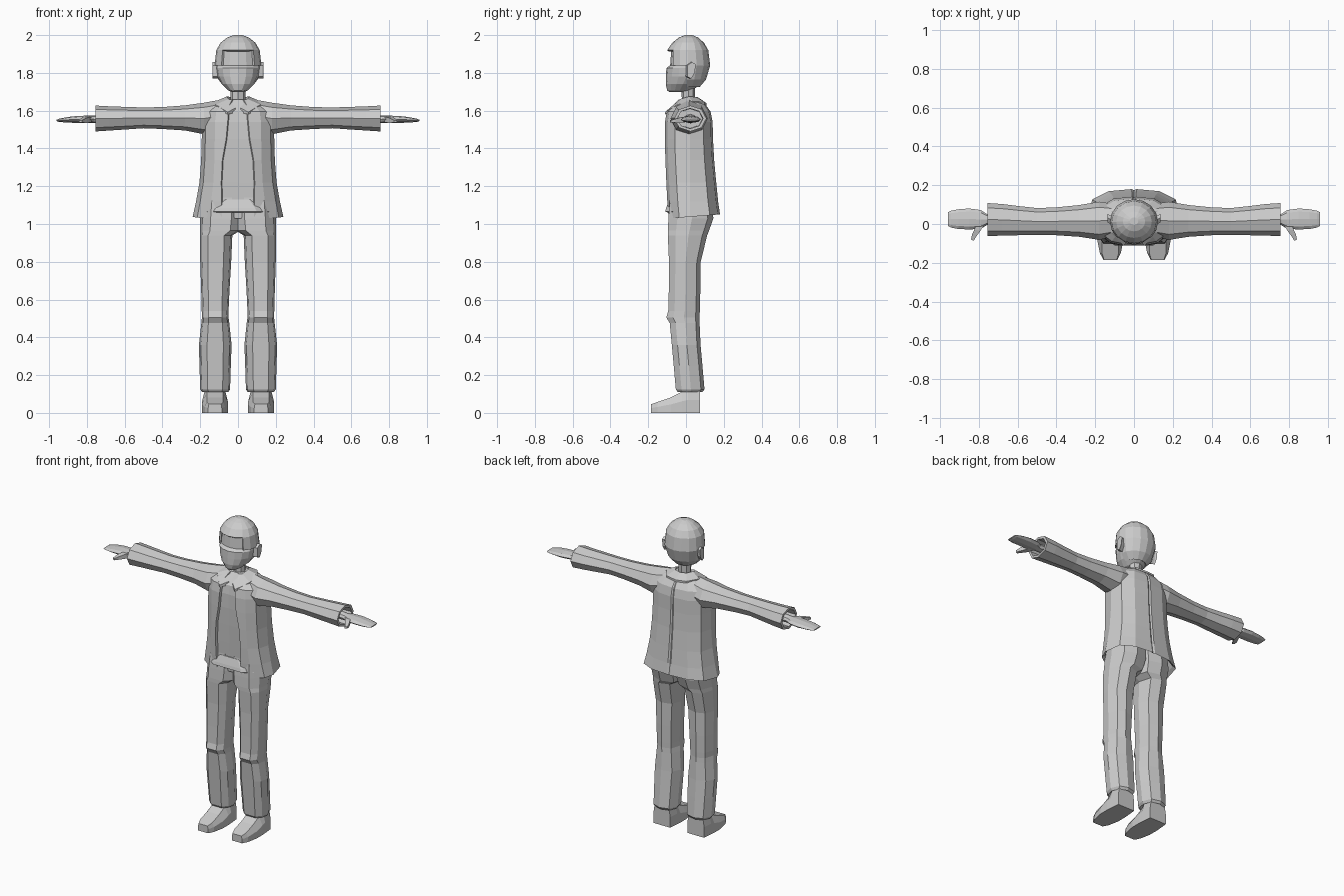
import bpy, bmesh
from math import sin, cos, pi, radians


def finish(name, bm, mirror=False, thick=0):
    bmesh.ops.recalc_face_normals(bm, faces=bm.faces)
    me = bpy.data.meshes.new(name)
    bm.to_mesh(me)
    bm.free()
    ob = bpy.data.objects.new(name, me)
    bpy.context.collection.objects.link(ob)
    if thick:
        m = ob.modifiers.new("thickness", 'SOLIDIFY')
        m.thickness, m.offset = thick, -1
    if mirror:
        ob.modifiers.new("mirror", 'MIRROR')
    return ob


def skin(rings, caps=True):
    """Join equal-sized closed rings with quads."""
    bm = bmesh.new()
    vs = [[bm.verts.new(p) for p in r] for r in rings]
    n = len(vs[0])
    for a, b in zip(vs, vs[1:]):
        for i in range(n):
            j = (i + 1) % n
            bm.faces.new((a[i], a[j], b[j], b[i]))
    if caps:
        bm.faces.new(vs[0])
        bm.faces.new(vs[-1])
    return bm


def loft(name, rings, mirror=False):
    return finish(name, skin(rings), mirror)


def oval_z(z, w, yf, yb, n=16):
    c, d = (yf + yb) / 2, (yb - yf) / 2
    return [(w * sin(2 * pi * i / n), c - d * cos(2 * pi * i / n), z) for i in range(n)]


def oval_x(x, y0, y1, z0, z1, n=8):
    return [(x, (y0 + y1) / 2 + (y1 - y0) / 2 * cos(2 * pi * i / n),
             (z0 + z1) / 2 + (z1 - z0) / 2 * sin(2 * pi * i / n)) for i in range(n)]


# Head with slightly recessed eye area and a forward chin
loft("head", [oval_z(*r) for r in (
    (1.698, .03, -.088, -.02), (1.708, .052, -.1, .035), (1.74, .086, -.107, .075),
    (1.78, .108, -.106, .11), (1.825, .115, -.104, .118), (1.84, .116, -.084, .12),
    (1.92, .108, -.078, .11), (1.96, .08, -.06, .085), (1.985, .04, -.03, .05))])

# Hair shell: front opening cut away around the face
bm = skin([oval_z(*r) for r in (
    (1.725, .07, -.06, .072), (1.765, .105, -.095, .106), (1.84, .124, -.104, .128),
    (1.92, .115, -.1, .118), (1.96, .092, -.072, .095), (1.987, .058, -.038, .064),
    (2.0, .022, -.005, .034))], caps=False)
top = [e for e in bm.edges if all(v.co.z > 1.999 for v in e.verts)]
bmesh.ops.contextual_create(bm, geom=top)
cut = []
for f in bm.faces:
    c = f.calc_center_median()
    if (c.z < 1.92 and c.y < -.05 and abs(c.x) < .086) or (c.z < 1.84 and c.y < .01):
        cut.append(f)
bmesh.ops.delete(bm, geom=cut, context='FACES')
finish("hair", bm, thick=.012)

# Ears
loft("ear", [[(x, .022 + (y + tilt), z) for y, z in
              ((-.02, 1.78), (0, 1.77), (.018, 1.8), (.024, 1.845), (.005, 1.857), (-.02, 1.84))]
             for x, tilt in ((.105, -.004), (.126, 0), (.136, .006))], mirror=True)

# Neck
loft("neck", [oval_z(1.58, .048, -.035, .06, 8), oval_z(1.66, .04, -.022, .046, 8),
              oval_z(1.74, .042, -.025, .05, 8)])


# Jacket body: stepped front opening and a back seam
def torso(z, w, yf, yb, ox, tilt=0):
    k = (yb - yf) / .25
    half = [(0, yf + .014 * k), (ox, yf + .012 * k), (ox + .005, yf - .002), (.64 * w, yf + .012 * k),
            (.9 * w, yf + .05 * k), (w, .02), (.9 * w, yb - .05 * k), (.55 * w, yb - .01 * k),
            (.05 * w, yb), (0, yb - .006)]
    full = half + [(-x, y) for x, y in half[-2:0:-1]]
    return [(x, y, z + tilt * (y + .08)) for x, y in full]


loft("jacket", [torso(*r) for r in (
    (1.13, .19, -.085, .14, .07), (1.045, .222, -.078, .165, .078, .08),
    (1.03, .24, -.09, .18, .08, .08), (1.12, .222, -.097, .17, .082), (1.22, .204, -.102, .16, .084),
    (1.34, .195, -.107, .149, .078), (1.45, .192, -.11, .143, .058), (1.54, .19, -.109, .141, .05),
    (1.595, .18, -.1, .13, .045), (1.63, .14, -.065, .105, .04), (1.66, .07, -.035, .07, .025))])

# Shirt hem flap at the front
loft("shirt_hem", [[(-w, -.07, z), (-w * .6, y, z), (w * .6, y, z), (w, -.07, z)]
                   for z, w, y in ((1.13, .1, -.088), (1.085, .15, -.105), (1.065, .165, -.11),
                                   (1.06, .16, -.095))])

# Folded collar running from the back to a front point
path = [((0, .062, 1.672), (0, .108, 1.64)), ((.04, .05, 1.673), (.07, .098, 1.645)),
        ((.06, .015, 1.675), (.118, .035, 1.65)), ((.05, -.03, 1.662), (.118, -.045, 1.632)),
        ((.012, -.075, 1.615), (.055, -.112, 1.592))]
bm = skin([[a, b, (b[0], b[1], b[2] - .012), (a[0], a[1], a[2] - .025)] for a, b in path])
finish("collar", bm, mirror=True)

# Sleeves with hollow cuffs
loft("sleeve", [oval_x(*r) for r in (
    (.08, -.06, .1, 1.49, 1.66), (.18, -.082, .115, 1.475, 1.642), (.28, -.066, .098, 1.495, 1.628),
    (.4, -.058, .086, 1.503, 1.619), (.5, -.056, .082, 1.507, 1.617), (.6, -.058, .093, 1.5, 1.62),
    (.68, -.06, .103, 1.495, 1.623), (.755, -.062, .108, 1.49, 1.627),
    (.755, -.046, .09, 1.505, 1.612), (.69, -.046, .088, 1.507, 1.61))], mirror=True)

# Hands: wrist, palm and flat fingers
loft("hand", [oval_x(*r) for r in (
    (.67, -.01, .056, 1.532, 1.583), (.76, -.006, .052, 1.534, 1.575), (.79, -.025, .072, 1.536, 1.574),
    (.85, -.028, .08, 1.535, 1.572), (.905, -.026, .076, 1.537, 1.566), (.945, -.018, .068, 1.54, 1.558),
    (.96, -.01, .06, 1.545, 1.552))], mirror=True)

# Thumbs
loft("thumb", [[(x - w, y, z - h), (x + w, y + .006, z - h), (x + w, y + .006, z + h), (x - w, y, z + h)]
               for x, y, z, w, h in ((.785, .01, 1.555, .02, .014), (.808, -.035, 1.55, .016, .014),
                                     (.824, -.062, 1.546, .012, .01), (.834, -.086, 1.543, .007, .006))],
     mirror=True)

# Trouser legs, meeting at the crotch
SECTION = ((-.5, -1), (.5, -1), (.88, -.6), (1, .05), (.72, .75), (.05, 1), (-.72, .8), (-1, .05), (-.88, -.6))


def leg(z, x0, x1, yf, yb):
    return [((x0 + x1) / 2 + a * (x1 - x0) / 2, (yf + yb) / 2 + b * (yb - yf) / 2, z) for a, b in SECTION]


loft("trouser_leg", [leg(*r) for r in (
    (1.14, -.02, .19, -.085, .135), (1.03, -.02, .2, -.093, .145), (.965, -.012, .201, -.096, .122),
    (.94, .03, .201, -.096, .112), (.8, .036, .2, -.09, .078), (.65, .045, .195, -.091, .076),
    (.54, .05, .192, -.094, .073), (.505, .05, .191, -.104, .072), (.475, .046, .194, -.086, .072),
    (.36, .034, .207, -.075, .077), (.25, .038, .204, -.065, .087), (.125, .042, .2, -.054, .098),
    (.11, .052, .19, -.044, .087), (.13, .07, .175, -.03, .07))], mirror=True)

# Shoes: wedge profile narrowing toward the toe
loft("shoe", [[(.122 - w, y, 0), (.122 + w, y, 0), (.122 + w, y, h * .55), (.122 + w * k, y, h),
               (.122 - w * k, y, h), (.122 - w, y, h * .55)]
              for y, w, h, k in ((-.185, .036, .046, .9), (-.15, .054, .058, .8), (-.08, .068, .082, .62),
                                 (-.02, .068, .112, .62), (.01, .066, .125, .8), (.074, .06, .125, .85))],
     mirror=True)
